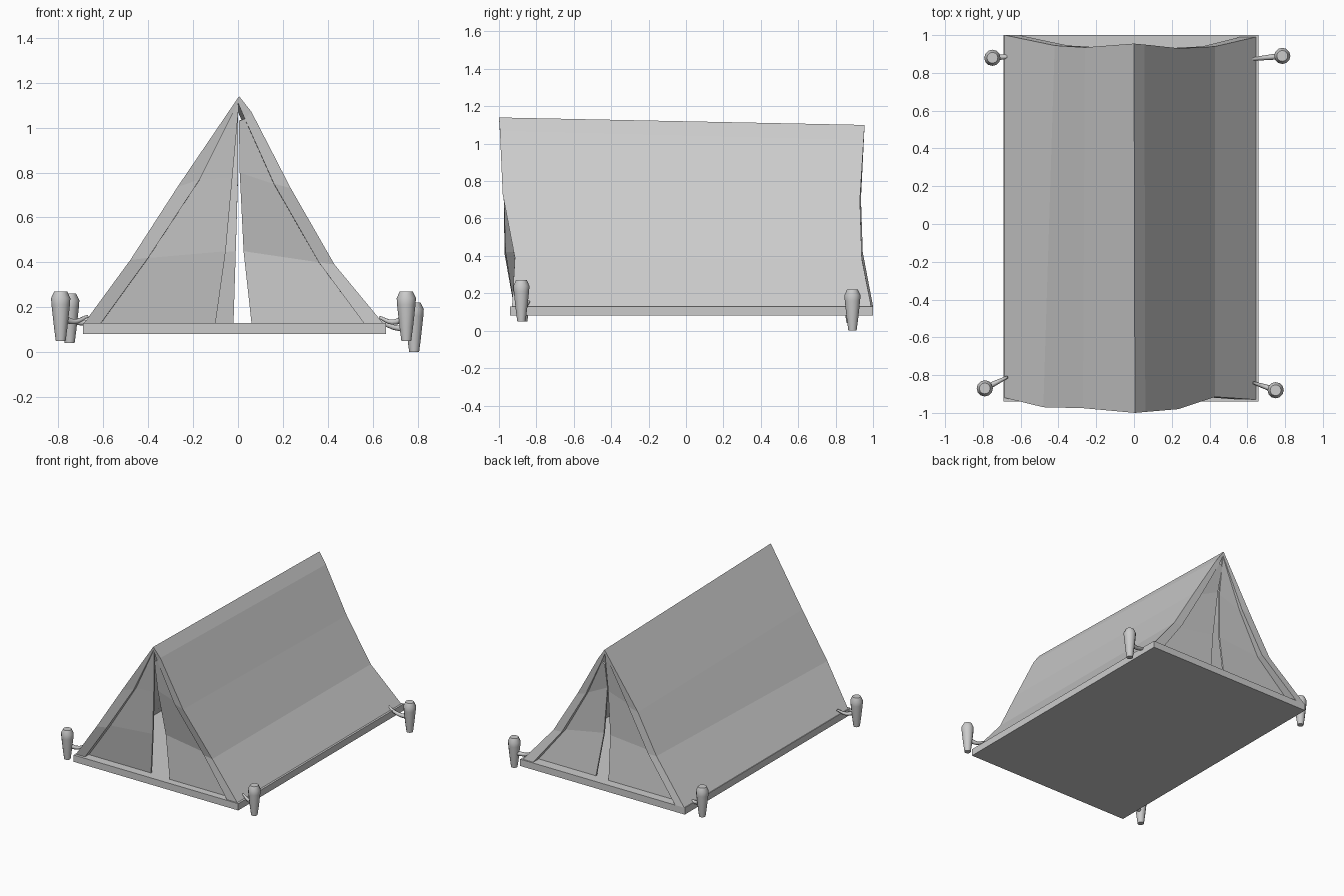
import bpy, bmesh, math
from mathutils import Vector

if "Cube" in bpy.data.objects:
    bpy.data.objects.remove(bpy.data.objects["Cube"])


def mesh_object(name, verts, faces):
    bm = bmesh.new()
    vs = [bm.verts.new(v) for v in verts]
    for f in faces:
        bm.faces.new([vs[i] for i in f])
    bmesh.ops.recalc_face_normals(bm, faces=bm.faces)
    me = bpy.data.meshes.new(name)
    bm.to_mesh(me)
    bm.free()
    ob = bpy.data.objects.new(name, me)
    bpy.context.collection.objects.link(ob)
    return ob


# Groundsheet slab
bpy.ops.mesh.primitive_cube_add(size=1, location=(-0.015, 0.03, 0.105))
base = bpy.context.object
base.name = "groundsheet"
base.scale = (1.35, 1.94, 0.05)

# Canopy: thick sagging sheet lofted from the front section to the back section
front_out = [(-.685, -.92, .13), (-.48, -.97, .41), (-.27, -.975, .735), (.005, -1, 1.14),
             (.06, -.995, 1.07), (.235, -.98, .73), (.43, -.915, .39), (.645, -.93, .13)]
front_in = [(-.61, -.92, .13), (-.40, -.965, .42), (-.17, -.975, .77), (0, -.99, 1.11),
            (.03, -.99, 1.04), (.16, -.975, .75), (.36, -.915, .40), (.56, -.93, .13)]
back_out = [(-.685, 1, .13), (-.42, .945, .42), (-.26, .935, .70), (0, .955, 1.10),
            (.055, .95, 1.02), (.24, .93, .70), (.43, .94, .385), (.645, .99, .13)]
back_in = [(-.61, 1, .13), (-.35, .945, .42), (-.18, .935, .72), (0, .95, 1.07),
           (.03, .95, 1.0), (.17, .93, .72), (.36, .94, .39), (.56, .99, .13)]
n = len(front_out)
verts = front_out + front_in + back_out + back_in
faces = []
for i in range(n - 1):
    fo, fi, bo, bi = i, n + i, 2 * n + i, 3 * n + i
    faces += [(fo, fo + 1, bo + 1, bo), (fi, bi, bi + 1, fi + 1),
              (fo, fi, fi + 1, fo + 1), (bo, bo + 1, bi + 1, bi)]
for i in (0, n - 1):
    faces.append((i, 2 * n + i, 3 * n + i, n + i))
mesh_object("canopy", verts, faces)


# Door flaps: strips between the canopy edge and the central slit
def flap(name, edge, slit, inset):
    k = len(edge)
    outer = [(x, y + d, z) for (x, y, z), d in zip(edge, inset)]
    inner = [(x, outer[i][1], z) for i, (x, z) in enumerate(slit)]
    ob = mesh_object(name, outer + inner,
                     [(i, i + 1, k + i + 1, k + i) for i in range(k - 1)])
    m = ob.modifiers.new("thickness", "SOLIDIFY")
    m.thickness = 0.012
    m.offset = 0


flap("front_flap_left", front_in[:4], [(-.10, .13), (-.055, .45), (-.025, .78), (.003, 1.09)],
     (.05, .05, .03, .01))
flap("front_flap_right", front_in[:3:-1], [(.06, .13), (.025, .45), (.008, .80), (.004, 1.03)],
     (.05, .04, .03, .01))
flap("back_flap_left", back_in[:4], [(-.02, .13), (-.01, .45), (0, .78), (.0, 1.05)],
     (-.07, -.05, -.03, -.01))
flap("back_flap_right", back_in[:3:-1], [(.09, .13), (.045, .45), (.01, .80), (.004, .99)],
     (-.07, -.05, -.03, -.01))


# Pegs: lathed tapered stakes
def peg(name, loc, sides=12):
    profile = [(.022, 0), (.030, .06), (.041, .16), (.043, .19), (.029, .22)]
    verts = [(r * math.cos(a), r * math.sin(a), z) for r, z in profile
             for a in [2 * math.pi * j / sides for j in range(sides)]]
    faces = [(k * sides + j, k * sides + (j + 1) % sides,
              (k + 1) * sides + (j + 1) % sides, (k + 1) * sides + j)
             for k in range(len(profile) - 1) for j in range(sides)]
    faces += [tuple(range(sides)), tuple(range((len(profile) - 1) * sides, len(verts)))]
    ob = mesh_object(name, verts, faces)
    ob.location = loc
    bpy.ops.object.select_all(action="DESELECT")
    ob.select_set(True)
    bpy.context.view_layer.objects.active = ob
    bpy.ops.object.shade_smooth_by_angle(angle=math.radians(35))


# Guy ropes: short tapered curved cords from canopy corner to peg
def rope(name, start, end):
    a, b = Vector(start), Vector(end)
    mid = (a + b) / 2 - Vector((0, 0, .022))
    cu = bpy.data.curves.new(name, "CURVE")
    cu.dimensions = "3D"
    cu.bevel_depth = 0.016
    cu.bevel_resolution = 1
    cu.use_fill_caps = True
    cu.resolution_u = 4
    sp = cu.splines.new("BEZIER")
    sp.bezier_points.add(2)
    for p, co, r in zip(sp.bezier_points, (a, mid, b), (.45, .8, 1.1)):
        p.co = co
        p.radius = r
        p.handle_left_type = p.handle_right_type = "AUTO"
    bpy.context.collection.objects.link(bpy.data.objects.new(name, cu))


corners = {
    "front_left": ((-.79, -.87, .05), (-.67, -.81, .16)),
    "front_right": ((.75, -.88, .05), (.63, -.84, .155)),
    "back_left": ((-.75, .88, .04), (-.62, .89, .16)),
    "back_right": ((.785, .89, 0), (.60, .87, .16)),
}
for tag, (loc, tie) in corners.items():
    peg(tag + "_peg", loc)
    rope(tag + "_rope", tie, (loc[0], loc[1], loc[2] + .105))
